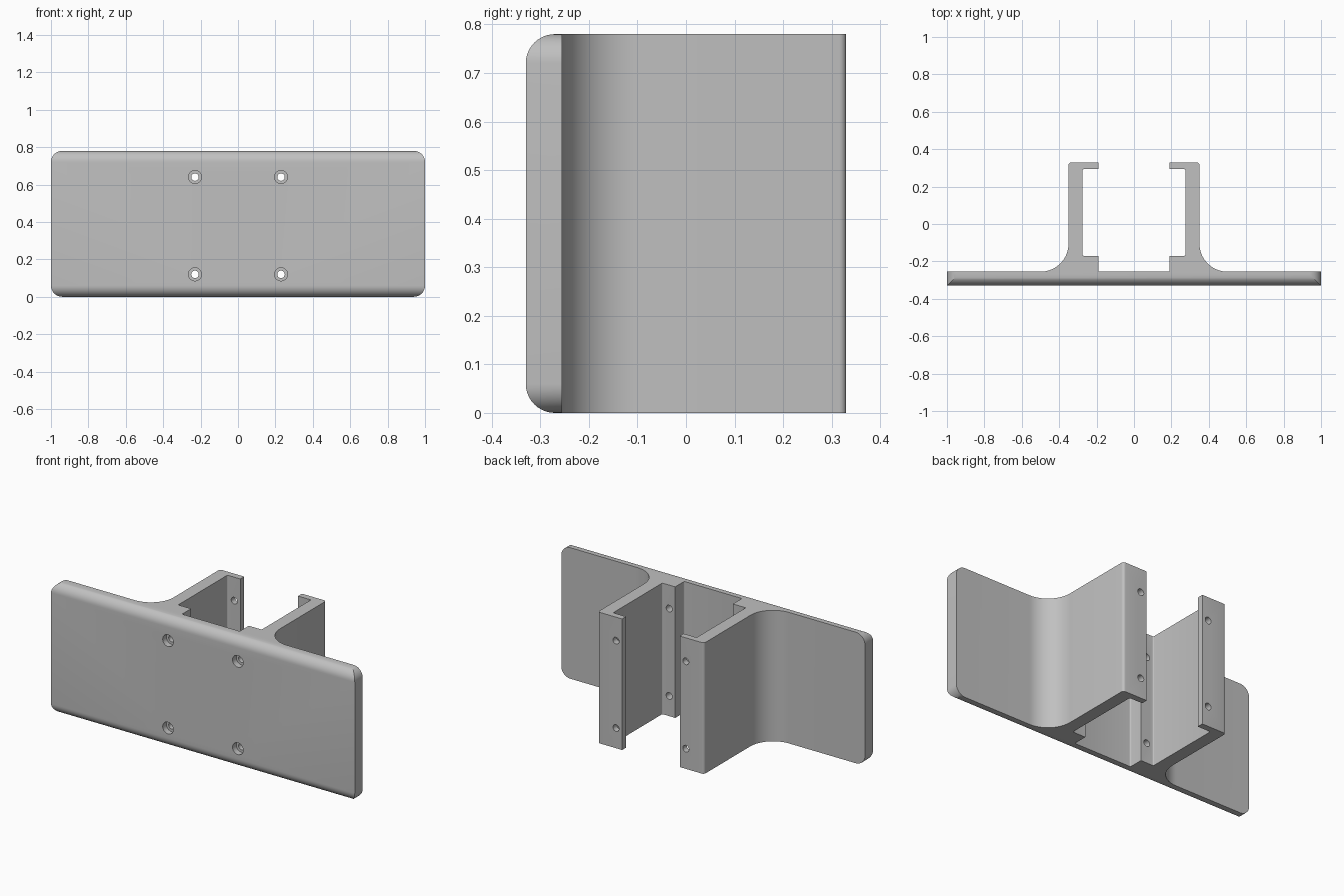
import bpy, bmesh, math
from mathutils import Vector

cube = bpy.data.objects.get("Cube")
if cube:
    bpy.data.objects.remove(cube, do_unlink=True)

HEIGHT = 0.78
FRONT, BACK = -0.33, 0.33
PLATE_BACK = -0.255

grey = bpy.data.materials.new("plain grey")
grey.use_nodes = True
colour = (0.53, 0.53, 0.53, 1)
grey.diffuse_color = colour
grey.node_tree.nodes["Principled BSDF"].inputs["Base Color"].default_value = colour


def fillet(a, b, c, radius, steps):
    """Points of an arc rounding the right-angled corner b between a and c."""
    a, b, c = Vector(a), Vector(b), Vector(c)
    u, v = (a - b).normalized(), (c - b).normalized()
    centre = b + (u + v) * radius
    angles = [i / steps * math.pi / 2 for i in range(steps + 1)]
    return [centre - v * radius * math.cos(t) - u * radius * math.sin(t) for t in angles]


# Half of the cross-section: corner position and rounding radius
corners = [
    (1.0, FRONT, 0), (1.0, PLATE_BACK, 0),
    (0.35, PLATE_BACK, 0.15), (0.35, BACK, 0.015),
    (0.19, BACK, 0), (0.19, 0.293, 0),
    (0.275, 0.293, 0.006), (0.275, -0.17, 0.006),
    (0.19, -0.17, 0), (0.19, PLATE_BACK, 0.008),
]
half = []
for i, (x, y, r) in enumerate(corners):
    if r:
        after = corners[i + 1][:2] if i + 1 < len(corners) else (0, PLATE_BACK)
        half += fillet(corners[i - 1][:2], (x, y), after, r, 16 if r > 0.1 else 5)
    else:
        half.append(Vector((x, y)))
outline = half + [Vector((-p.x, p.y)) for p in reversed(half)]

# Extrude the mirrored section upwards
bm = bmesh.new()
base = bm.faces.new([bm.verts.new((p.x, p.y, 0)) for p in outline])
top = bmesh.ops.extrude_face_region(bm, geom=[base])["geom"]
bmesh.ops.translate(bm, verts=[g for g in top if isinstance(g, bmesh.types.BMVert)],
                    vec=(0, 0, HEIGHT))
bmesh.ops.recalc_face_normals(bm, faces=bm.faces)

# Round the four corners of the plate
ends = [e for e in bm.edges
        if all(abs(v.co.x) > 0.999 for v in e.verts)
        and abs(e.verts[0].co.z - e.verts[1].co.z) < 0.001]
bmesh.ops.bevel(bm, geom=ends, offset=0.06, segments=10, profile=0.5,
                affect='EDGES', clamp_overlap=False)
mesh = bpy.data.meshes.new("channel_bracket")
bm.to_mesh(mesh)
bm.free()
mesh.materials.append(grey)
bracket = bpy.data.objects.new("channel_bracket", mesh)
bpy.context.collection.objects.link(bracket)


def drill(name, radius, y0, y1):
    """Cut four matching holes along y, from y0 to y1."""
    cut = bmesh.new()
    for x in (-0.23, 0.23):
        for z in (0.12, 0.64):
            made = bmesh.ops.create_cone(cut, cap_ends=True, segments=32, radius1=radius,
                                         radius2=radius, depth=y1 - y0)["verts"]
            for v in made:
                v.co = (x + v.co.x, (y0 + y1) / 2 + v.co.z, z - v.co.y)
    data = bpy.data.meshes.new(name)
    cut.to_mesh(data)
    cut.free()
    data.materials.append(grey)
    cutter = bpy.data.objects.new(name, data)
    bpy.context.collection.objects.link(cutter)
    cutter.hide_render = True
    mod = bracket.modifiers.new(name, 'BOOLEAN')
    mod.operation = 'DIFFERENCE'
    mod.solver = 'EXACT'
    mod.object = cutter
    bpy.ops.object.select_all(action='DESELECT')
    bpy.context.view_layer.objects.active = bracket
    bracket.select_set(True)
    bpy.ops.object.modifier_apply(modifier=name)
    bpy.data.objects.remove(cutter, do_unlink=True)


# Screw holes through plate and lips, with recessed heads at the front
drill("screw_holes", 0.02, -0.5, 0.5)
drill("screw_head_recesses", 0.035, -0.5, FRONT + 0.035)

bpy.ops.object.shade_smooth_by_angle(angle=math.radians(30))
